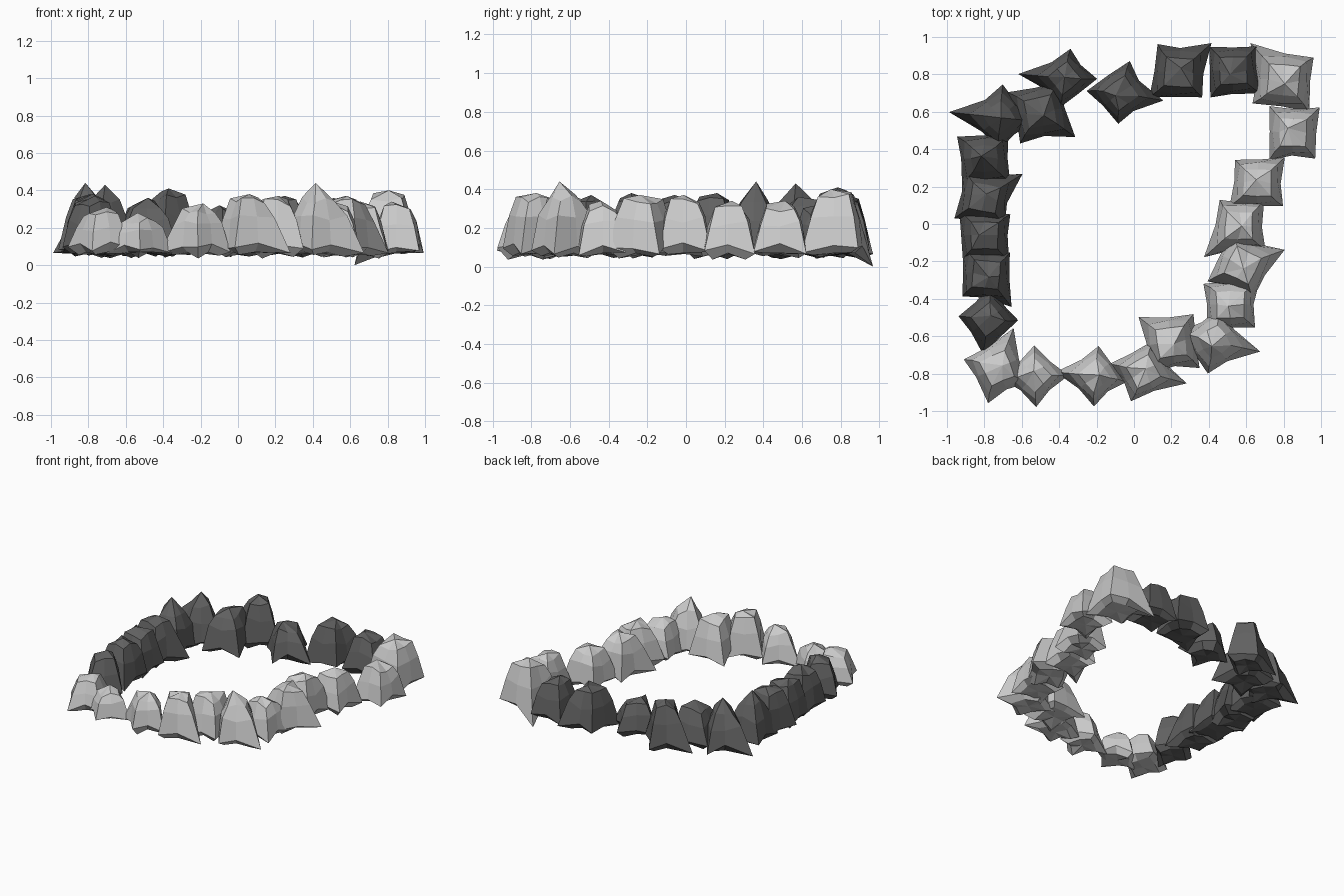
import bpy, bmesh, math, random

if "Cube" in bpy.data.objects:
    bpy.data.objects.remove(bpy.data.objects["Cube"])

random.seed(11)

# Each rock: centre x, centre y, corner radius, spike direction (deg), spike length, top height
back = [(-.72, .57, .175, 174, .27, .43), (-.50, .60, .19, -36, .23, .36),
        (-.37, .78, .16, 175, .25, .41), (-.07, .70, .17, -10, .23, .32),
        (.24, .81, .19, 42, .235, .37), (.53, .82, .18, 135, .18, .36)]
right = [(.85, .49, .18, 43, .195, .34), (.66, .22, .18, 43, .20, .34),
         (.56, -.01, .18, 222, .25, .37), (.58, -.22, .19, 20, .24, .37),
         (.515, -.43, .18, 225, .18, .34)]
front = [(.43, -.63, .18, -12, .25, .44), (.20, -.63, .19, 143, .22, .37),
         (.05, -.79, .17, -15, .24, .38), (-.21, -.81, .16, 175, .21, .33),
         (-.53, -.81, .16, 0, .18, .28), (-.73, -.77, .18, 68, .23, .31)]
left = [(-.78, -.51, .165, 262, .19, .37), (-.79, -.27, .18, 308, .22, .38),
        (-.80, -.06, .18, 135, .19, .37), (-.80, .14, .18, 32, .24, .38),
        (-.80, .35, .18, 45, .18, .44)]

dark = bpy.data.materials.new("dark_stone")
dark.diffuse_color = (.12, .12, .12, 1)
dark.use_nodes = True
dark.node_tree.nodes["Principled BSDF"].inputs["Base Color"].default_value = dark.diffuse_color


def rock(name, cx, cy, r, ang, spike, h, tip_z=.065, mat=None):
    """Four-cornered boulder: drooping corners, arched base edges, shoulder, faceted top."""
    bm = bmesh.new()
    a0 = math.radians(ang)
    pointed = h > .42
    top_z = h - (.09 if pointed else .035)
    # corner reach at base: long spike, two sides, slightly long opposite corner
    reach = [spike, r * random.uniform(.95, 1.06), r * 1.08, r * random.uniform(.95, 1.06)]
    twist = [0] + [random.uniform(-.14, .14) for _ in range(3)]
    # ring: height, share of flare kept, corner scale, mid-side scale
    levels = [(.07, .4, .68, .50), (.09, 1, 1, .69), (.09 + (top_z - .09) * .62, .35, .77, .61),
              (top_z, 0, .50 if pointed else .56, .40)]
    rings = []
    for k, (z, flare, cs, ms) in enumerate(levels):
        ring = []
        for i in range(8):
            a = a0 + i * math.pi / 4
            if i % 2 == 0:
                a += twist[i // 2] * (1 if k < 2 else .6)
                d = (r + (reach[i // 2] - r) * flare) * cs
                zz = z
                if k < 2:
                    zz += random.uniform(-.035, .01)
                if k == 1 and i == 0:
                    zz = tip_z
            else:
                d = r * ms
                zz = z + (random.uniform(0, .035) if k == 1 else 0)
            if k > 1:
                zz += random.uniform(-.025, .02)
            ring.append(bm.verts.new((cx + d * math.cos(a), cy + d * math.sin(a), zz)))
        rings.append(ring)
    for low, high in zip(rings, rings[1:]):
        for i in range(8):
            j = (i + 1) % 8
            bm.faces.new((low[i], low[j], high[j], high[i]))
    # raised apex and underside centre
    peak = bm.verts.new((cx + random.uniform(-.03, .03), cy + random.uniform(-.03, .03), h))
    under = bm.verts.new((cx, cy, .065))
    for i in range(8):
        j = (i + 1) % 8
        bm.faces.new((rings[-1][i], rings[-1][j], peak))
        bm.faces.new((rings[0][j], rings[0][i], under))
    bmesh.ops.recalc_face_normals(bm, faces=bm.faces)
    me = bpy.data.meshes.new(name)
    bm.to_mesh(me)
    bm.free()
    if mat:
        me.materials.append(mat)
    bpy.context.collection.objects.link(bpy.data.objects.new(name, me))


# Ring of rocks, side by side; back and left sides are darker stone
for side, rows, mat in (("back", back, dark), ("right", right, None),
                        ("front", front, None), ("left", left, dark)):
    for n, row in enumerate(rows, 1):
        rock(f"{side}_rock_{n}", *row, mat=mat)

# Largest corner rock, whose spike reaches the ground
rock("corner_rock", .80, .77, .205, 132, .265, .40, tip_z=0)
